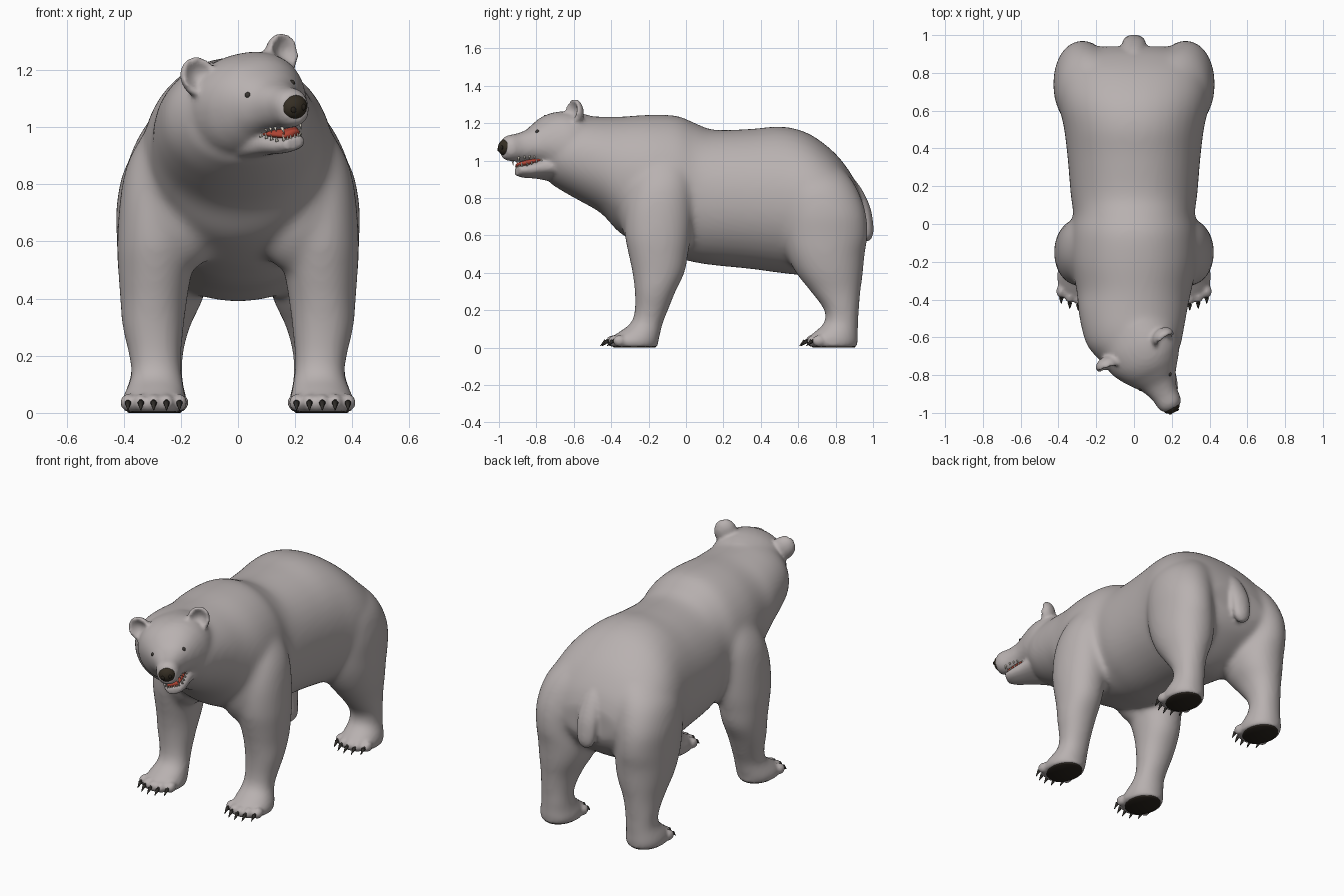
import bpy, bmesh, math
from mathutils import Vector, Matrix

if "Cube" in bpy.data.objects:
    bpy.data.objects.remove(bpy.data.objects["Cube"])


def material(name, rgb):
    m = bpy.data.materials.new(name)
    m.diffuse_color = (*rgb, 1)
    m.use_nodes = True
    m.node_tree.nodes["Principled BSDF"].inputs["Base Color"].default_value = m.diffuse_color
    return m


FUR = material("grey fur", (0.48, 0.44, 0.435))
NOSE = material("dark brown nose", (0.035, 0.027, 0.017))
CLAW = material("dark claw", (0.03, 0.027, 0.023))
PAD = material("black brown pad", (0.022, 0.017, 0.012))
RED = material("red mouth", (0.45, 0.06, 0.035))
TOOTH = material("ivory tooth", (0.75, 0.7, 0.6))
EYE = material("dark eye", (0.04, 0.035, 0.03))


def finish(bm, name, mat):
    bmesh.ops.recalc_face_normals(bm, faces=bm.faces[:])
    for f in bm.faces:
        f.smooth = True
    me = bpy.data.meshes.new(name)
    bm.to_mesh(me)
    bm.free()
    me.materials.append(mat)
    ob = bpy.data.objects.new(name, me)
    bpy.context.collection.objects.link(ob)
    return ob


def fuse(bm, name, voxel, smooth):
    """Melt overlapping closed shells into one smooth skin."""
    ob = finish(bm, name, FUR)
    r = ob.modifiers.new("skin", 'REMESH')
    r.mode, r.voxel_size, r.use_smooth_shade = 'VOXEL', voxel, True
    s = ob.modifiers.new("soften", 'SMOOTH')
    s.factor, s.iterations = 0.5, smooth
    dg = bpy.context.evaluated_depsgraph_get()
    me = bpy.data.meshes.new_from_object(ob.evaluated_get(dg))
    ob.modifiers.clear()
    ob.data = me
    me.materials.clear()
    me.materials.append(FUR)
    return ob


def loft(bm, rows, axis, mtx=Matrix(), e=2.0, n=40, sub=5):
    """rows: (position on axis, centre a, centre b, radius a, radius b)"""
    P = [Vector(r) for r in rows]
    path = []
    for i in range(len(P) - 1):
        p0, p1, p2, p3 = P[max(i - 1, 0)], P[i], P[i + 1], P[min(i + 2, len(P) - 1)]
        for k in range(sub):
            t = k / sub
            path.append(0.5 * (2 * p1 + (p2 - p0) * t + (2 * p0 - 5 * p1 + 4 * p2 - p3) * t * t
                               + (3 * p1 - p0 - 3 * p2 + p3) * t ** 3))
    path.append(P[-1])
    rings = []
    for t, a, b, ra, rb in path:
        ring = []
        for k in range(n):
            c, s = math.cos(2 * math.pi * k / n), math.sin(2 * math.pi * k / n)
            u = a + ra * math.copysign(abs(c) ** (2 / e), c)
            v = b + rb * math.copysign(abs(s) ** (2 / e), s)
            ring.append(bm.verts.new(mtx @ Vector((u, t, v) if axis == 'Y' else (u, v, t))))
        rings.append(ring)
    for A, B in zip(rings, rings[1:]):
        for k in range(n):
            bm.faces.new((A[k], A[(k + 1) % n], B[(k + 1) % n], B[k]))
    bm.faces.new(rings[0])
    bm.faces.new(rings[-1])


def span(rows):
    """(y, x centre, top, bottom, half width) -> loft rows"""
    return [(y, x, (t + b) / 2, w, (t - b) / 2) for y, x, t, b, w in rows]


def ball(bm, loc, size, mtx=Matrix()):
    m = mtx @ Matrix.Translation(loc) @ Matrix.Diagonal((*size, 1))
    return bmesh.ops.create_uvsphere(bm, u_segments=24, v_segments=16, radius=1, matrix=m)["verts"]


def spike(bm, base, tip, r, mtx=Matrix()):
    a, b = mtx @ Vector(base), mtx @ Vector(tip)
    m = Matrix.Translation((a + b) / 2) @ (b - a).to_track_quat('Z', 'Y').to_matrix().to_4x4()
    bmesh.ops.create_cone(bm, cap_ends=True, segments=10, radius1=r, radius2=r * 0.12,
                          depth=(b - a).length, matrix=m)


# Head frame: turned to +x and tilted
HEAD = (Matrix.Translation((0.04, -0.67, 1.09)) @ Matrix.Rotation(math.radians(27), 4, 'Z')
        @ Matrix.Rotation(math.radians(-14), 4, 'Y'))
TORSO = span([(-.73, .015, 1.19, .88, .19), (-.65, 0, 1.225, .83, .245), (-.56, -.006, 1.238, .78, .27),
              (-.45, -.006, 1.235, .715, .29), (-.35, 0, 1.235, .61, .305), (-.2, 0, 1.245, .53, .335),
              (-.05, 0, 1.24, .48, .335), (.05, 0, 1.2, .455, .322), (.15, 0, 1.165, .44, .335),
              (.35, 0, 1.17, .42, .352), (.5, 0, 1.183, .40, .37), (.62, 0, 1.16, .39, .395),
              (.72, 0, 1.105, .42, .4), (.82, 0, 1.015, .48, .38), (.9, 0, .9, .55, .3),
              (.94, 0, .8, .62, .18)])
FRONT_LEG = [(1.12, .1, -.1, .08, .06), (1.06, .145, -.1, .115, .11), (.97, .2, -.115, .135, .15),
             (.87, .248, -.13, .14, .17), (.75, .275, -.145, .138, .18),
             (.6, .285, -.15, .138, .177), (.5, .29, -.148, .13, .16), (.4, .295, -.147, .118, .14),
             (.3, .297, -.165, .108, .11), (.2, .29, -.185, .092, .09), (.13, .285, -.21, .09, .087),
             (.08, .29, -.25, .104, .115), (.04, .295, -.28, .115, .135), (.002, .295, -.28, .114, .134)]
HIND_LEG = [(1.04, .12, .64, .06, .08), (.98, .17, .665, .12, .15), (.87, .235, .7, .155, .205),
            (.73, .27, .735, .155, .225), (.6, .272, .744, .152, .227), (.5, .262, .747, .158, .209),
            (.4, .265, .767, .143, .18), (.3, .278, .8, .11, .134), (.2, .285, .832, .093, .093),
            (.13, .285, .83, .091, .093), (.08, .29, .8, .104, .12), (.04, .29, .785, .114, .137),
            (.002, .29, .785, .113, .136)]
TAIL = [(.93, 0, .845, .035, .03), (.85, 0, .9, .055, .038), (.75, 0, .945, .062, .04),
        (.66, 0, .963, .06, .038), (.6, 0, .966, .048, .033), (.57, 0, .964, .02, .016)]
SKULL = span([(.14, 0, .15, -.22, .205), (.04, 0, .168, -.21, .216), (-.04, 0, .165, -.19, .2),
              (-.1, 0, .145, -.16, .168), (-.15, 0, .11, -.12, .132), (-.2, 0, .076, -.102, .096),
              (-.26, 0, .055, -.096, .072), (-.32, 0, .043, -.09, .063), (-.348, 0, .025, -.075, .045)])
JAW = span([(.02, 0, -.09, -.21, .14), (-.08, 0, -.09, -.192, .112), (-.15, 0, -.1, -.185, .085),
            (-.23, 0, -.121, -.182, .061), (-.28, 0, -.127, -.172, .038)])
TONGUE = [(-.08, 0, -.1, .07, .014), (-.15, 0, -.1, .066, .016), (-.22, 0, -.11, .05, .018),
          (-.272, 0, -.118, .031, .013)]
FEET = [(.295, -.28), (.29, .785)]

# Torso, legs and skull melted together
bm = bmesh.new()
loft(bm, TORSO, 'Y', e=2.1)
loft(bm, SKULL, 'Y', HEAD, e=2.2)
for s in (1, -1):
    ball(bm, (s * .2, -.21, .76), (.165, .15, .27))       # front shoulder mass
    for leg in (FRONT_LEG, HIND_LEG):
        loft(bm, leg, 'Z', Matrix.Diagonal((s, 1, 1, 1)), e=2.1)
base = fuse(bm, "body_base", 0.014, 20)

# Second pass adds the crisp parts: muzzle, jaw, tail, ears, toes
bm = bmesh.new()
bm.from_mesh(base.data)
bpy.data.objects.remove(base)
loft(bm, SKULL, 'Y', HEAD, e=2.2)
loft(bm, JAW, 'Y', HEAD, e=2.4)
loft(bm, TAIL, 'Z')
claws = bmesh.new()
pads = bmesh.new()
for s in (1, -1):
    # cupped ear
    em = HEAD @ Matrix.Translation((s * .168, .012, .128)) @ Matrix.Rotation(s * .35, 4, 'Y') \
        @ Matrix.Rotation(s * .1, 4, 'Z')
    inv = em.inverted()
    for v in ball(bm, (0, 0, 0), (.064, .048, .075), em):
        p = inv @ v.co
        if p.y < 0:
            rr = (p.x / .064) ** 2 + ((p.z - .01) / .075) ** 2
            p.y += 0.06 * max(0, 1 - rr * 1.3)
            v.co = em @ p
    for fx, fy in FEET:
        # rounded sole rim restores the foot's lower edge
        loft(bm, [(.004, s * fx, fy, .1, .122), (.015, s * fx, fy, .108, .131),
                  (.04, s * fx, fy, .108, .131)], 'Z', sub=2)
        for i in range(-2, 3):
            x = s * fx + i * .045
            y = fy - .112 + .009 * i * i
            ball(bm, (x, y, .036), (.027, .035, .031))
            spike(claws, (x, y - .01, .044), (x, y - .05, .032), .013)
            spike(claws, (x, y - .036, .036), (x, y - .066, .009), .0115)
        # sole pad
        loft(pads, [(0, s * fx, fy + .005, .088, .11), (.006, s * fx, fy + .005, .094, .116),
                    (.02, s * fx, fy + .005, .094, .116)], 'Z', sub=2)
bear = fuse(bm, "bear_body", 0.011, 3)
finish(claws, "claws", CLAW)
finish(pads, "paw_pads", PAD)

# Nose with nostrils
bm = bmesh.new()
ball(bm, (0, -.335, -.02), (.048, .036, .043), HEAD)
finish(bm, "nose", NOSE)
bm = bmesh.new()
for s in (1, -1):
    ball(bm, (s * .02, -.366, -.026), (.01, .006, .011), HEAD)
finish(bm, "nostrils", PAD)

# Mouth lining and teeth
bm = bmesh.new()
loft(bm, TONGUE, 'Y', HEAD)
finish(bm, "tongue", RED)
bm = bmesh.new()
for s in (1, -1):
    spike(bm, (s * .036, -.28, -.082), (s * .034, -.282, -.11), .007, HEAD)
    spike(bm, (s * .03, -.262, -.138), (s * .033, -.267, -.108), .007, HEAD)
    for i in range(4):
        x, y = .047 + i * .006, -.25 + i * .026
        z = -.123 + i * .007
        spike(bm, (s * x, y, -.08), (s * x, y, -.099), .006, HEAD)
        spike(bm, (s * x, y + .01, z - .01), (s * x, y + .01, z + .009), .006, HEAD)
    for i in range(2):
        x = s * (.008 + .013 * i)
        spike(bm, (x, -.272, -.138), (x, -.274, -.119), .006, HEAD)
finish(bm, "teeth", TOOTH)

# Eyes set on the skin
bpy.context.view_layer.update()
bm = bmesh.new()
for s in (1, -1):
    hit = bear.closest_point_on_mesh(HEAD @ Vector((s * .085, -.175, .042)))
    ball(bm, hit[1] - hit[2] * .004, (.011, .011, .011))
finish(bm, "eyes", EYE)
